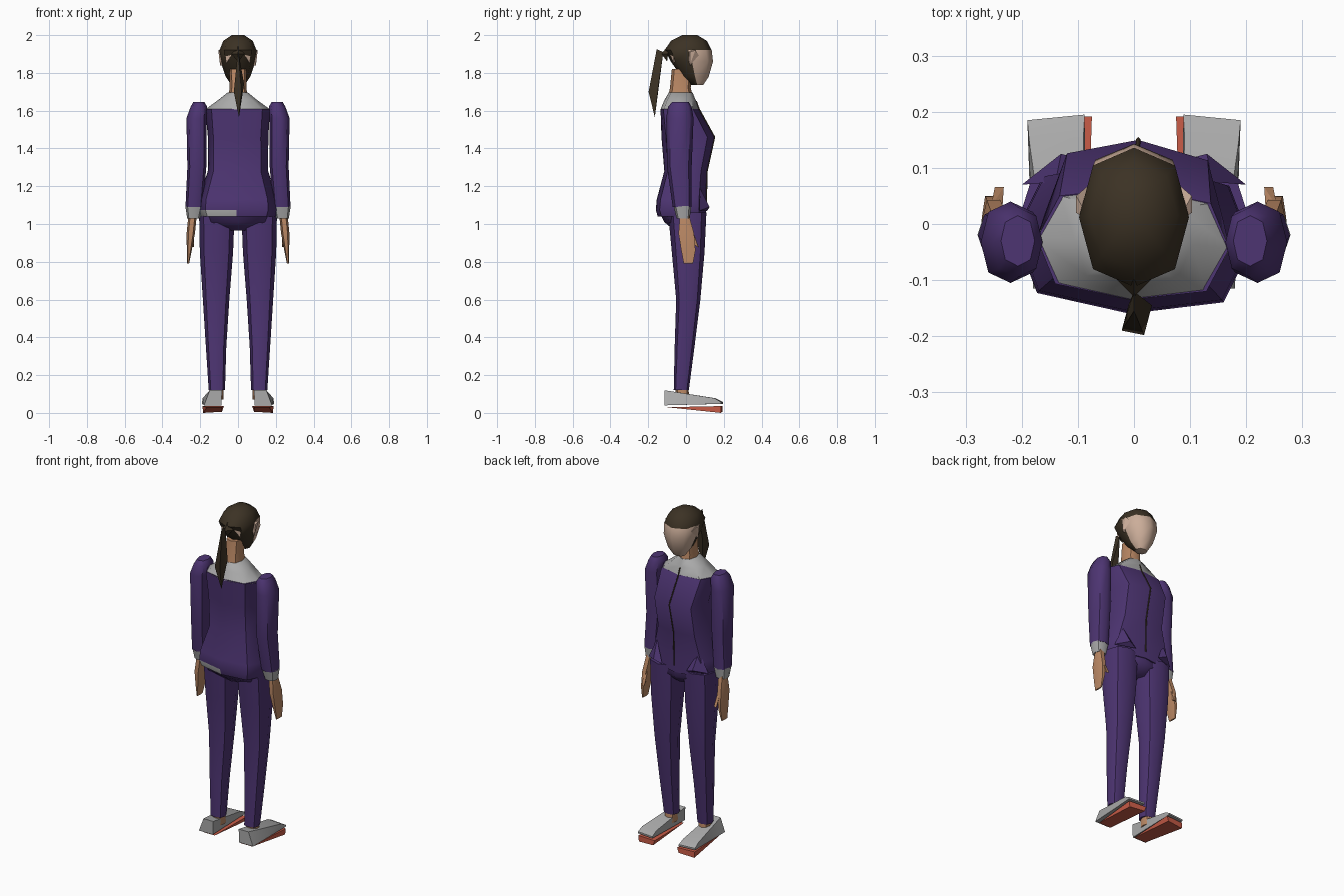
import bpy, bmesh, math
from mathutils import Vector

cube = bpy.data.objects.get("Cube")
if cube:
    bpy.data.objects.remove(cube, do_unlink=True)


def material(name, r, g, b):
    m = bpy.data.materials.new(name)
    m.use_nodes = True
    m.diffuse_color = (r, g, b, 1)
    m.node_tree.nodes["Principled BSDF"].inputs["Base Color"].default_value = (r, g, b, 1)
    return m


PURPLE = material("purple cloth", 0.075, 0.035, 0.17)
GREY = material("pale grey", 0.40, 0.40, 0.40)
SKIN = material("warm skin", 0.50, 0.25, 0.13)
FACE = material("pale face", 0.60, 0.42, 0.32)
HAIR = material("dark hair", 0.045, 0.032, 0.018)
RED = material("red sole", 0.60, 0.11, 0.065)
TWIST = -0.05


def finish(bm, name, mats, rule=None, angle=50, twist=0):
    """Turn a bmesh into a shaded object, colouring faces by a rule."""
    bmesh.ops.recalc_face_normals(bm, faces=bm.faces)
    if rule:
        for f in bm.faces:
            f.material_index = rule(f.calc_center_median())
    me = bpy.data.meshes.new(name)
    bm.to_mesh(me)
    bm.free()
    for m in mats:
        me.materials.append(m)
    ob = bpy.data.objects.new(name, me)
    bpy.context.collection.objects.link(ob)
    ob.rotation_euler.z = twist
    bpy.ops.object.select_all(action='DESELECT')
    ob.select_set(True)
    bpy.context.view_layer.objects.active = ob
    bpy.ops.object.shade_smooth_by_angle(angle=math.radians(angle))
    return ob


def loft(name, rings, mats, side=1, n=8, power=0.85, **kw):
    """Skin a stack of rings: (z, centre x, half width, back y, front y)."""
    bm = bmesh.new()

    def soft(v):
        return math.copysign(abs(v) ** power, v) if abs(v) > 1e-6 else 0.0

    loops = []
    for z, cx, rx, y0, y1 in rings:
        loop = []
        for i in range(n):
            a = math.tau * i / n
            x = cx + rx * soft(math.cos(a))
            y = (y0 + y1) / 2 + (y1 - y0) / 2 * soft(math.sin(a))
            loop.append(bm.verts.new((side * x, y, z)))
        loops.append(loop)
    for a, b in zip(loops, loops[1:]):
        for i in range(n):
            j = (i + 1) % n
            bm.faces.new((a[i], a[j], b[j], b[i]))
    bm.faces.new(loops[0])
    bm.faces.new(loops[-1])
    return finish(bm, name, mats, **kw)


def hull(name, points, mat, side=1, **kw):
    """Faceted solid wrapped around a few points."""
    bm = bmesh.new()
    for x, y, z in points:
        bm.verts.new((side * x, y, z))
    bmesh.ops.convex_hull(bm, input=bm.verts)
    return finish(bm, name, [mat], angle=25, **kw)


# Jacket with a shirt hem showing at the back
loft("jacket", [(1.04, 0, .200, -.150, .105), (1.075, 0, .212, -.160, .105),
                (1.13, 0, .208, -.155, .105), (1.28, 0, .160, -.115, .110),
                (1.46, 0, .160, -.130, .150), (1.61, 0, .172, -.135, .065)],
     [PURPLE, GREY], power=.7, twist=TWIST,
     rule=lambda c: int(1.04 < c.z < 1.075 and c.y < -.03 and c.x < 0))

# Grey shoulder yoke
loft("yoke", [(1.605, 0, .174, -.136, .067), (1.655, 0, .105, -.115, .052),
              (1.695, 0, .055, -.092, .035)], [GREY], power=.75, twist=TWIST)

# Seat of the trousers
loft("pelvis", [(1.07, 0, .195, -.145, .100), (1.01, 0, .185, -.115, .100),
                (.965, 0, .060, -.06, .06)], [PURPLE])

# Front zip
curve = bpy.data.curves.new("zip", 'CURVE')
curve.dimensions = '3D'
curve.bevel_depth = .004
curve.bevel_resolution = 0
path = [(1.65, .054), (1.61, .068), (1.46, .151), (1.28, .111), (1.08, .106)]
spline = curve.splines.new('POLY')
spline.points.add(len(path) - 1)
for p, (z, y) in zip(spline.points, path):
    p.co = (0, y, z, 1)
curve.materials.append(HAIR)
zip_line = bpy.data.objects.new("zip", curve)
zip_line.rotation_euler.z = TWIST
bpy.context.collection.objects.link(zip_line)

# Neck
loft("neck", [(1.67, 0, .052, -.095, .038), (1.72, 0, .044, -.085, .025),
              (1.82, 0, .045, -.075, .03)], [SKIN])

# Head: face at the lower front, hair elsewhere
loft("head", [(1.735, 0, .035, .030, .090), (1.78, 0, .065, -.025, .120),
              (1.86, 0, .092, -.080, .143), (1.92, 0, .098, -.112, .136),
              (1.97, 0, .078, -.080, .110), (2.0, 0, .032, -.020, .060)],
     [HAIR, FACE], rule=lambda c: int(c.z < 1.9 and c.y > .045))

# Ponytail
hull("ponytail", [(0, -.120, 1.91), (0, -.155, 1.925), (-.022, -.19, 1.70),
                  (.018, -.198, 1.70), (.032, -.145, 1.74), (-.01, -.145, 1.74),
                  (.005, -.165, 1.565)], HAIR)
hull("hair_knot", [(-.035, -.095, 1.90), (.035, -.095, 1.90), (0, -.13, 1.90),
                   (0, -.10, 1.94), (0, -.10, 1.86)], HAIR)

for side, label in ((1, "left"), (-1, "right")):
    # Ears and bare skin beside the hairline
    hull(label + "_ear", [(.075, .00, 1.92), (.103, .02, 1.91), (.103, .05, 1.92),
                          (.080, .07, 1.89), (.095, .02, 1.84), (.07, .03, 1.84)],
         FACE, side)
    hull(label + "_nape_patch", [(.032, -.086, 1.90), (.068, -.068, 1.92),
                                 (.062, -.066, 1.85), (.04, -.04, 1.88)], FACE, side)

    # Sleeve, cuff and hand
    loft(label + "_sleeve", [(1.09, .232, .046, -.070, .030), (1.30, .218, .050, -.100, .030),
                             (1.56, .220, .053, -.105, .040), (1.62, .207, .044, -.095, .030),
                             (1.645, .207, .030, -.075, .015)], [PURPLE], side)
    loft(label + "_cuff", [(1.03, .235, .034, -.050, .020), (1.095, .232, .047, -.066, .028)],
         [GREY], side)
    loft(label + "_hand", [(.79, .264, .005, -.015, .040), (.86, .258, .013, -.030, .055),
                           (.95, .250, .022, -.045, .048), (1.05, .240, .022, -.035, .018)],
         [SKIN], side, n=6)
    hull(label + "_thumb", [(.235, .02, .98), (.255, .03, .98), (.232, .066, .88),
                            (.248, .066, .875), (.24, .03, .90)], SKIN, side)

    # Pocket flap
    hull(label + "_pocket_flap", [(.080, .112, 1.07), (.20, .070, 1.07),
                                  (.13, .125, 1.09), (.14, .075, 1.19)], PURPLE, side)

    # Trouser leg and ankle
    loft(label + "_leg", [(.12, .112, .043, -.065, .015), (.35, .116, .054, -.060, .045),
                          (.60, .116, .070, -.052, .076), (.85, .114, .088, -.075, .098),
                          (1.06, .112, .094, -.095, .108)], [PURPLE], side)
    loft(label + "_ankle", [(.07, .112, .034, -.055, .018), (.14, .112, .034, -.055, .012)],
         [SKIN], side)

    # Shoe and separate sole
    hull(label + "_shoe", [(.085, -.115, .12), (.150, -.115, .12),
                           (.088, -.115, .040), (.180, -.115, .040),
                           (.090, .155, .078), (.187, .150, .078),
                           (.088, .195, .058), (.190, .185, .058),
                           (.088, .195, .048), (.190, .185, .048)], GREY, side)
    hull(label + "_sole", [(.085, -.10, .030), (.165, -.10, .030),
                           (.075, .192, .036), (.188, .185, .036),
                           (.085, .192, .006), (.185, .185, 0)], RED, side)
